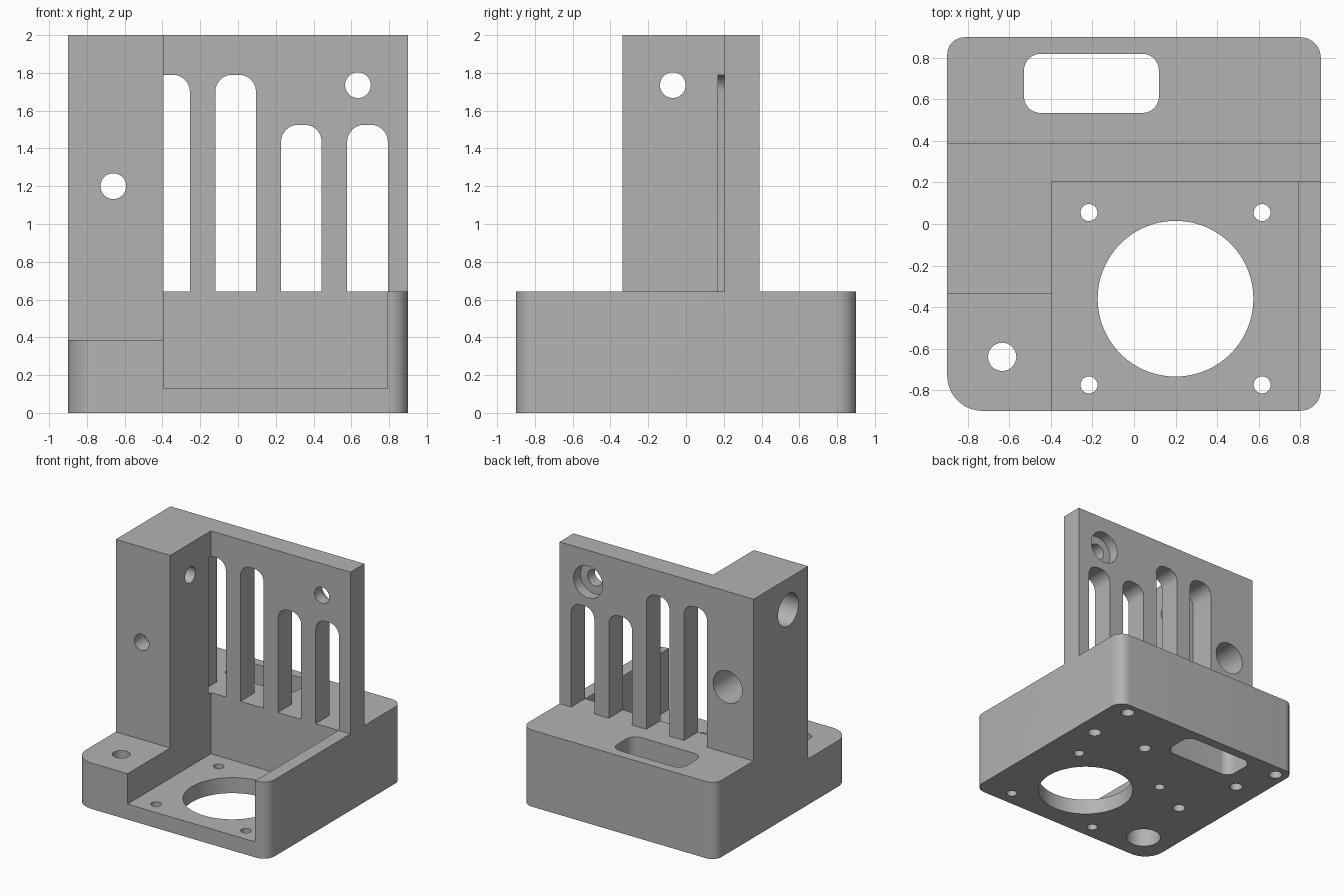
import bpy, bmesh
from math import sin, cos, pi
from mathutils import Vector

default = bpy.data.objects.get("Cube")
if default:
    bpy.data.objects.remove(default, do_unlink=True)


def rounded(a0, a1, b0, b1, radii=(0, 0, 0, 0), steps=10):
    """Rounded rectangle; radii run from high-a high-b corner, anticlockwise."""
    corners = [(a1, b1, -1, -1), (a0, b1, 1, -1), (a0, b0, 1, 1), (a1, b0, -1, 1)]
    pts = []
    for i, ((a, b, sa, sb), r) in enumerate(zip(corners, radii)):
        if r == 0:
            pts.append((a, b))
            continue
        for k in range(steps + 1):
            t = (i + k / steps) * pi / 2
            pts.append((a + sa * r + r * cos(t), b + sb * r + r * sin(t)))
    return pts


def circle(a, b, r, n=48):
    return [(a + r * cos(2 * pi * k / n), b + r * sin(2 * pi * k / n)) for k in range(n)]


def prism(name, pts, lo, hi, axis="z"):
    """Extrude a 2D outline along an axis."""
    place = {"z": lambda a, b, c: (a, b, c),
             "y": lambda a, b, c: (a, c, b),
             "x": lambda a, b, c: (c, a, b)}[axis]
    bm = bmesh.new()
    face = bm.faces.new([bm.verts.new(place(a, b, lo)) for a, b in pts])
    ext = bmesh.ops.extrude_face_region(bm, geom=[face])
    moved = [v for v in ext["geom"] if isinstance(v, bmesh.types.BMVert)]
    bmesh.ops.translate(bm, verts=moved, vec=Vector(place(0, 0, hi - lo)))
    bmesh.ops.recalc_face_normals(bm, faces=bm.faces)
    mesh = bpy.data.meshes.new(name)
    bm.to_mesh(mesh)
    bm.free()
    obj = bpy.data.objects.new(name, mesh)
    bpy.context.collection.objects.link(obj)
    return obj


# Full-height block with rounded vertical corners
TOP, DECK, OVER = 2.0, 0.643, 2.5
body = prism("bracket_body", rounded(-0.9, 0.9, -0.9, 0.9, (0.1, 0.085, 0.17, 0.1)), 0, TOP)
bpy.context.view_layer.objects.active = body
body.select_set(True)


def cut(pts, lo, hi, axis="z"):
    cutter = prism("cutter", pts, lo, hi, axis)
    cutter.hide_render = True
    mod = body.modifiers.new("cut", "BOOLEAN")
    mod.operation, mod.solver, mod.object = "DIFFERENCE", "EXACT", cutter
    bpy.ops.object.modifier_apply(modifier=mod.name)
    mesh = cutter.data
    bpy.data.objects.remove(cutter, do_unlink=True)
    bpy.data.meshes.remove(mesh)


# Steps that leave the base, the wall and the pillar
cut(rounded(-1, 1, 0.39, 1), DECK, OVER)
cut(rounded(-0.395, 1, -1, 0.205), DECK, OVER)
cut(rounded(-1, -0.395, -1, -0.335), 0.385, OVER)

# Front pocket above a thin floor
cut(rounded(-0.395, 0.79, -1, 0.205), 0.13, OVER)

# Tall vent slots in the wall
for x, top in ((-0.47, 1.79), (-0.12, 1.79), (0.228, 1.525), (0.578, 1.525)):
    cut(rounded(x, x + 0.215, DECK, top, (0.09, 0.09, 0, 0)), 0.17, 0.6, "y")

# Cable opening in the rear deck
cut(rounded(-0.53, 0.12, 0.535, 0.82, (0.08,) * 4), -0.1, 1)

# Round opening in the pocket floor with its four screw holes
cut(circle(0.2, -0.36, 0.375, 96), -0.1, 0.3)
for x in (-0.217, 0.617):
    for y in (-0.775, 0.055):
        cut(circle(x, y, 0.041, 32), -0.1, 0.3)

# Deck screw holes, open at the top
for x, y in ((-0.797, 0.797), (0.735, 0.797), (0.735, 0.388)):
    cut(circle(x, y, 0.052, 32), -0.1, DECK)

# Blind screw holes from below
for x, y in ((0.27, 0.45), (-0.68, 0.45), (-0.55, -0.1)):
    cut(circle(x, y, 0.05, 32), -0.1, 0.35)

# Counterbored bolt holes: through hole, then wide recess
for a, b, axis, through, recess in (
        (0.635, 1.735, "y", (0.1, 0.5), (0.3, 0.5)),
        (-0.66, 1.2, "y", (-0.5, 0.5), (-0.2, 0.5)),
        (-0.07, 1.735, "x", (-1, -0.3), (-1, -0.53)),
        (-0.635, -0.64, "z", (-0.1, 0.5), (-0.1, 0.25))):
    cut(circle(a, b, 0.068), *through, axis)
    cut(circle(a, b, 0.135), *recess, axis)

# Material
grey = bpy.data.materials.new("plain_grey")
grey.use_nodes = True
colour = (0.45, 0.45, 0.45, 1)
grey.diffuse_color = colour
grey.node_tree.nodes["Principled BSDF"].inputs["Base Color"].default_value = colour
body.data.materials.clear()
body.data.materials.append(grey)
for poly in body.data.polygons:
    poly.material_index = 0

bpy.ops.object.shade_smooth_by_angle(angle=pi / 6)
